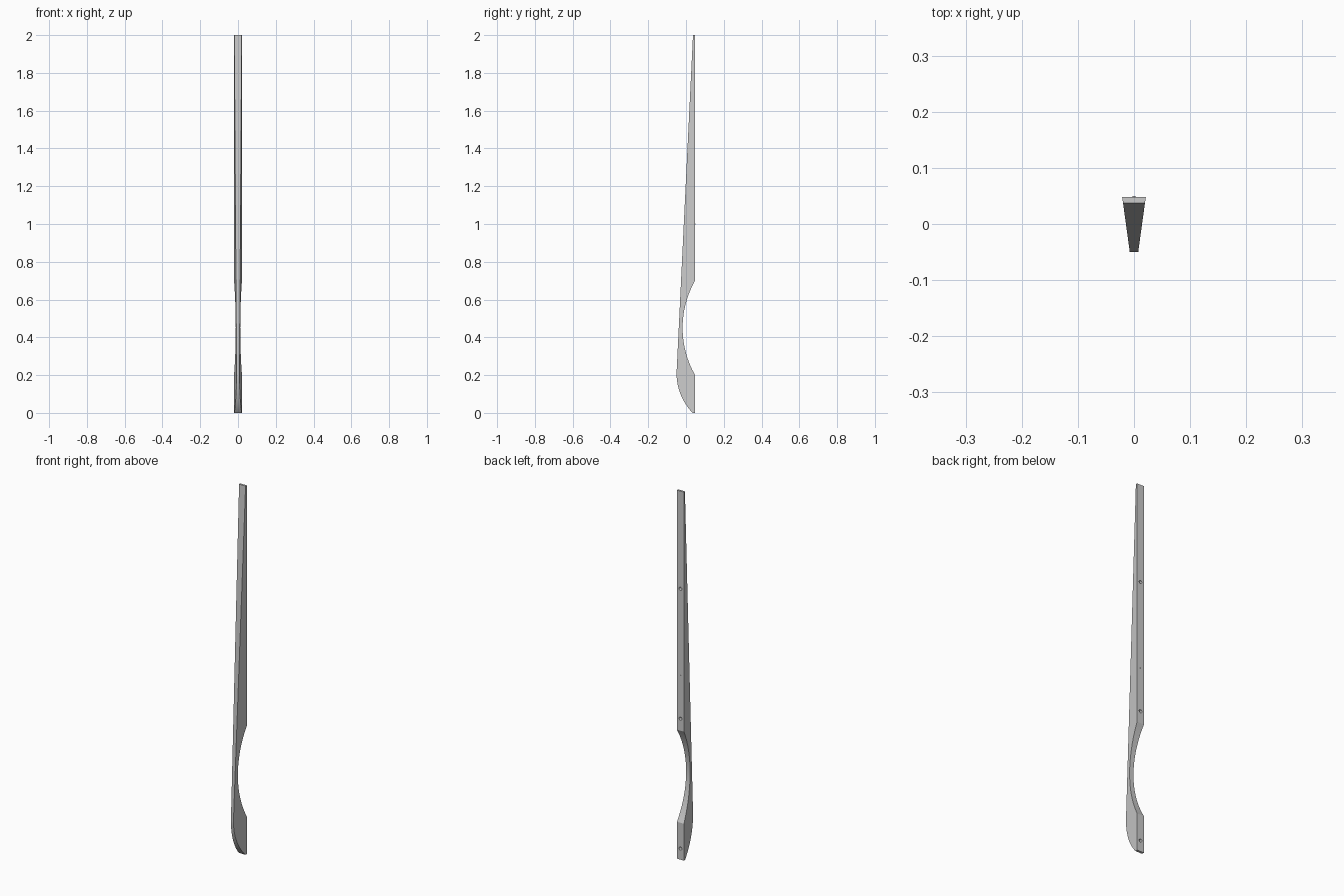
import bpy, bmesh, math

if "Cube" in bpy.data.objects:
    bpy.data.objects.remove(bpy.data.objects["Cube"])

BACK = 0.048


def half_width(y):
    # wedge section: narrow at the front, wide at the back
    return 0.0075 + (y + 0.05) / (BACK + 0.05) * 0.0135


def arc(cy, cz, r, a0, a1, n):
    return [(cy + r * math.cos(a0 + (a1 - a0) * i / n),
             cz + r * math.sin(a0 + (a1 - a0) * i / n)) for i in range(n + 1)]


def cylinder(name, y0, y1, z, r, sides=24):
    bpy.ops.mesh.primitive_cylinder_add(vertices=sides, radius=r, depth=y1 - y0,
                                        location=(0, (y0 + y1) / 2, z),
                                        rotation=(math.pi / 2, 0, 0))
    ob = bpy.context.object
    ob.name = name
    return ob


# Side profile (y, z): grip cut-out, rounded toe, long tapering front edge
depth, half_chord = 0.066, 0.25
rg = (half_chord ** 2 + depth ** 2) / (2 * depth)
ag = math.asin(half_chord / rg)
grip = arc(BACK - depth + rg, 0.45, rg, math.pi - ag, math.pi + ag, 32)
toe_dy, toe_dz = 0.085, 0.21
rt = (toe_dy ** 2 + toe_dz ** 2) / (2 * toe_dy)
toe = arc(-0.05 + rt, toe_dz, rt, math.pi + math.asin(toe_dz / rt), math.pi, 20)
profile = [(BACK, 2.0)] + grip + [(BACK, 0.0)] + toe + [(0.037, 2.0)]

# Handle body
bm = bmesh.new()
left = [bm.verts.new((-half_width(y), y, z)) for y, z in profile]
right = [bm.verts.new((half_width(y), y, z)) for y, z in profile]
bm.faces.new(left)
bm.faces.new(right[::-1])
n = len(profile)
for i in range(n):
    j = (i + 1) % n
    bm.faces.new((left[i], right[i], right[j], left[j]))
bmesh.ops.recalc_face_normals(bm, faces=bm.faces)
mesh = bpy.data.meshes.new("handle")
bm.to_mesh(mesh)
bm.free()
handle = bpy.data.objects.new("handle", mesh)
bpy.context.collection.objects.link(handle)

# Blind screw holes in the back face
for z in (0.06, 0.765, 1.47):
    cutter = cylinder("screw_hole_cutter", BACK - 0.02, BACK + 0.02, z, 0.0085)
    mod = handle.modifiers.new("screw_hole", 'BOOLEAN')
    mod.operation = 'DIFFERENCE'
    mod.solver = 'EXACT'
    mod.object = cutter
    bpy.context.view_layer.objects.active = handle
    bpy.ops.object.modifier_apply(modifier=mod.name)
    bpy.data.objects.remove(cutter, do_unlink=True)

# Small locating pin
pin = cylinder("locating_pin", BACK - 0.003, 0.05, 1.0, 0.0025, 16)

for ob in (handle, pin):
    bpy.ops.object.select_all(action='DESELECT')
    ob.select_set(True)
    bpy.context.view_layer.objects.active = ob
    bpy.ops.object.shade_smooth_by_angle(angle=math.radians(20))
